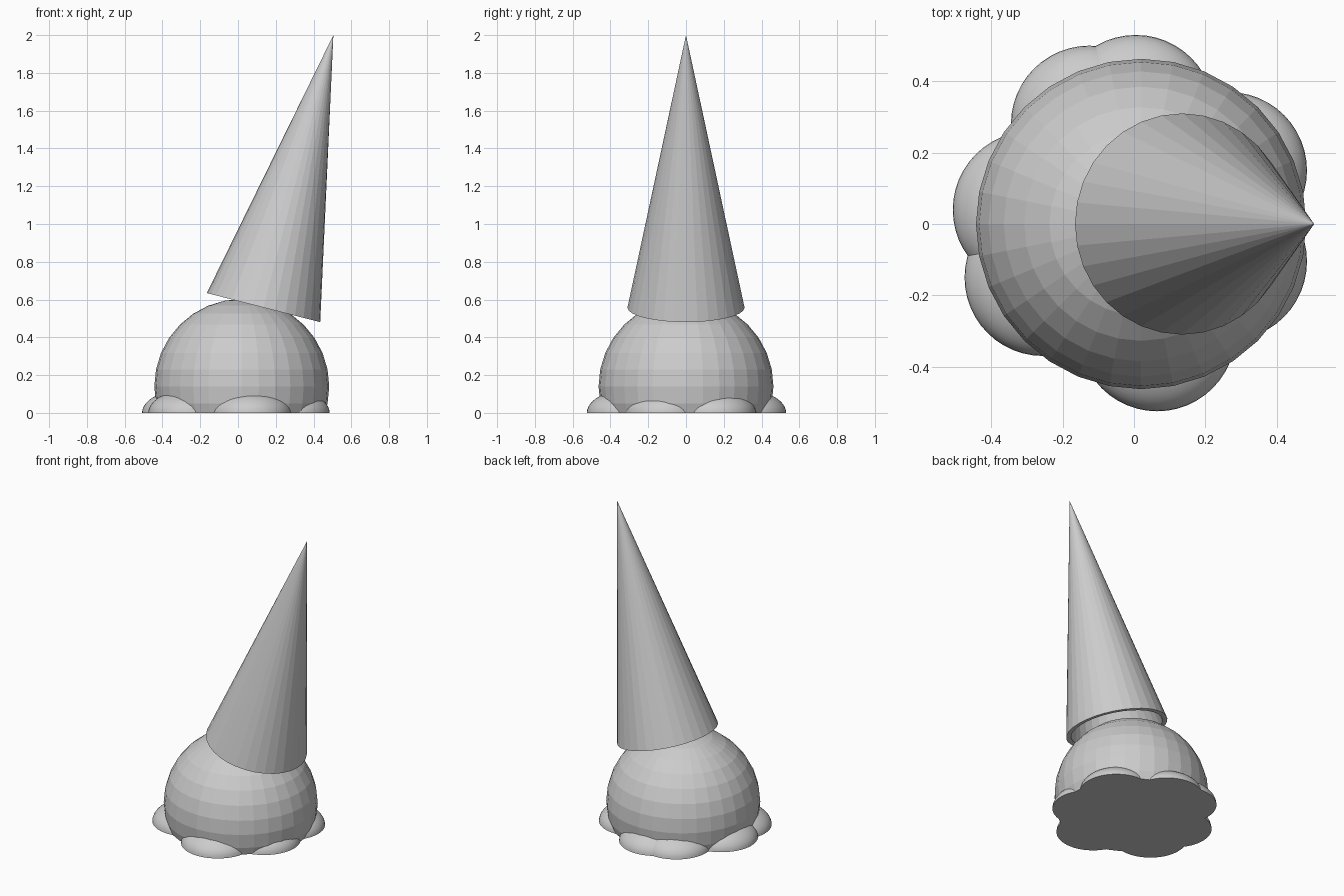
import bpy, bmesh, math
from mathutils import Matrix, Vector

if "Cube" in bpy.data.objects:
    bpy.data.objects.remove(bpy.data.objects["Cube"])


def add_object(name, bm, smooth=False):
    bmesh.ops.recalc_face_normals(bm, faces=bm.faces)
    mesh = bpy.data.meshes.new(name)
    bm.to_mesh(mesh)
    bm.free()
    obj = bpy.data.objects.new(name, mesh)
    bpy.context.collection.objects.link(obj)
    if smooth:
        bpy.ops.object.select_all(action='DESELECT')
        obj.select_set(True)
        bpy.context.view_layer.objects.active = obj
        bpy.ops.object.shade_smooth_by_angle(angle=math.radians(40))
    return obj


def cut_ellipsoid(name, centre, size, segments, rings, smooth=False):
    """Ellipsoid cut flat and closed at ground level."""
    bm = bmesh.new()
    bmesh.ops.create_uvsphere(
        bm, u_segments=segments, v_segments=rings, radius=1,
        matrix=Matrix.Translation(centre) @ Matrix.Diagonal((*size, 1)))
    geom = bm.verts[:] + bm.edges[:] + bm.faces[:]
    cut = bmesh.ops.bisect_plane(bm, geom=geom, dist=1e-5, plane_co=(0, 0, 0),
                                 plane_no=(0, 0, 1), clear_inner=True)
    rim = [e for e in bm.edges if e.is_boundary]
    bmesh.ops.contextual_create(bm, geom=rim)
    return add_object(name, bm, smooth)


# Round body, flat at the base
cut_ellipsoid("body", (0.02, 0, 0.14), (0.463, 0.463, 0.463), 32, 16)

# Flattened lumps around the base
lumps = [(0.065, -0.305), (0.265, -0.105), (0.265, 0.15), (0.005, 0.31),
         (-0.125, 0.28), (-0.288, 0.04), (-0.255, -0.15)]
for i, (x, y) in enumerate(lumps):
    cut_ellipsoid(f"base_lump_{i + 1}", (x, y, 0), (0.22, 0.22, 0.122), 48, 24, True)

# Tilted hollow cone: outer shell, thin rim, inner shell
SIDES, RADIUS, WALL = 32, 0.31, 0.03
base, tip = Vector((0.135, 0, 0.5575)), Vector((0.505, 0, 2.0))
height = (tip - base).length
bm = bmesh.new()


def ring(radius):
    return [bm.verts.new((radius * math.cos(a), radius * math.sin(a), 0))
            for a in (2 * math.pi * i / SIDES for i in range(SIDES))]


outer, inner = ring(RADIUS), ring(RADIUS - WALL)
outer_tip = bm.verts.new((0, 0, height))
inner_tip = bm.verts.new((0, 0, height * (1 - WALL / RADIUS)))
for i in range(SIDES):
    j = (i + 1) % SIDES
    bm.faces.new((outer[i], outer[j], outer_tip))
    bm.faces.new((inner[j], inner[i], inner_tip))
    bm.faces.new((outer[j], outer[i], inner[i], inner[j]))
cone = add_object("cone", bm)
cone.location = base
cone.rotation_euler.y = math.atan2(tip.x - base.x, tip.z - base.z)
